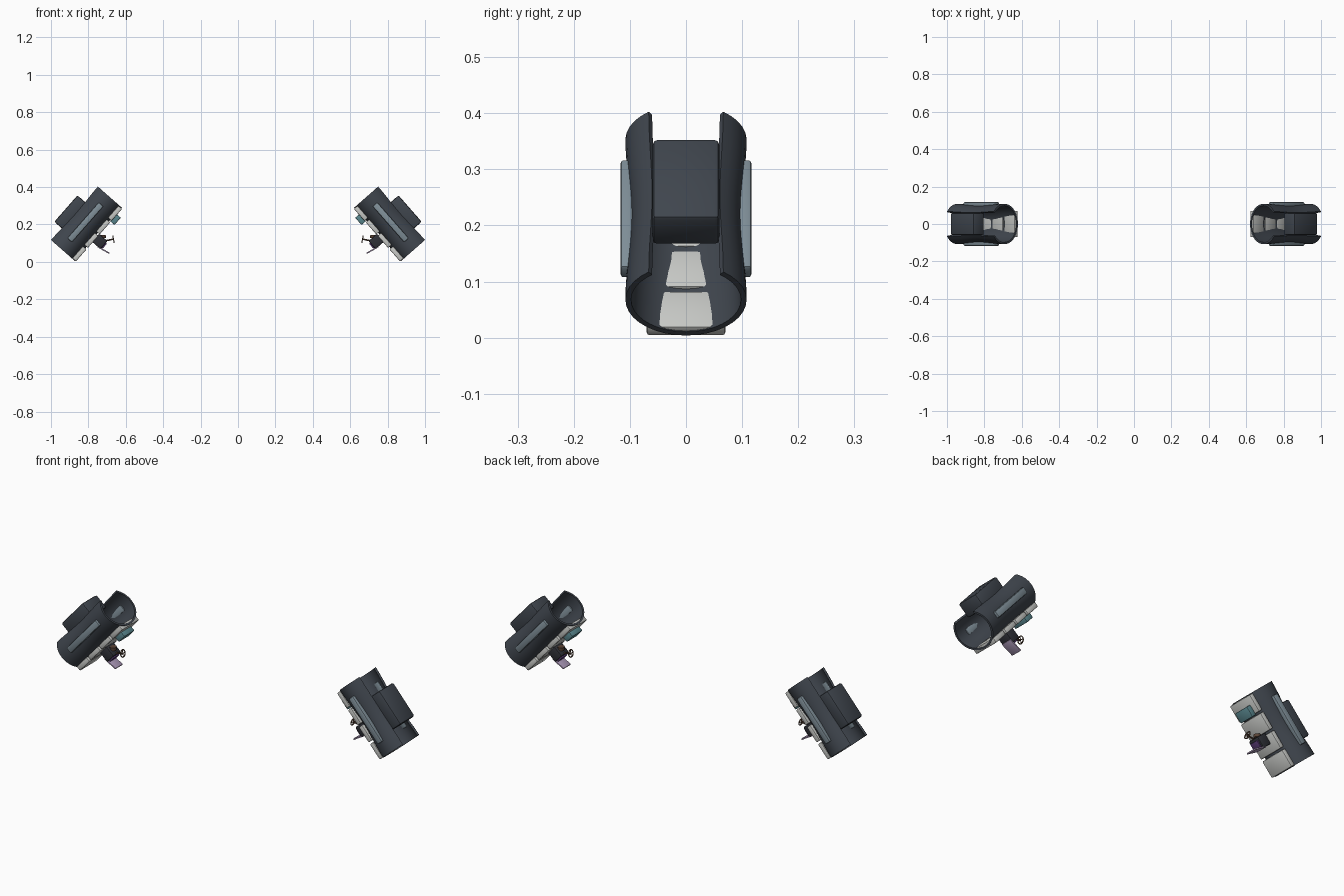
import bpy, bmesh, math
from mathutils import Vector, Matrix

if "Cube" in bpy.data.objects:
    bpy.data.objects.remove(bpy.data.objects["Cube"])

ANGLE = math.radians(48.7)
CA, SA = math.cos(ANGLE), math.sin(ANGLE)
CENTRE = (0.81, 0.203)


def material(name, rgb):
    m = bpy.data.materials.new(name)
    m.diffuse_color = (*rgb, 1)
    m.use_nodes = True
    m.node_tree.nodes["Principled BSDF"].inputs["Base Color"].default_value = m.diffuse_color
    return m


DARK = material("dark slate", (0.05, 0.06, 0.075))
BLACK = material("near black", (0.028, 0.03, 0.038))
GREY = material("light grey", (0.56, 0.57, 0.55))
STEEL = material("blue grey", (0.21, 0.27, 0.31))
TEAL = material("teal", (0.10, 0.24, 0.27))
BROWN = material("brown", (0.10, 0.055, 0.035))
PURPLE = material("dark purple", (0.09, 0.04, 0.16))
LILAC = material("lilac", (0.40, 0.31, 0.47))


def finish(bm, name, mat, smooth=True):
    """Local axes: x along the arm, y sideways, z outwards. One copy per side."""
    for side, label in ((1, "right"), (-1, "left")):
        b = bm.copy()
        for v in b.verts:
            t, y, n = v.co
            v.co = (side * (CENTRE[0] + CA * t + SA * n), y,
                    CENTRE[1] - SA * t + CA * n)
        bmesh.ops.recalc_face_normals(b, faces=b.faces)
        me = bpy.data.meshes.new(name)
        b.to_mesh(me)
        b.free()
        me.materials.append(mat)
        if smooth:
            me.shade_smooth()
            me.set_sharp_from_angle(angle=math.radians(35))
        ob = bpy.data.objects.new(f"{name}_{label}", me)
        bpy.context.collection.objects.link(ob)
    bm.free()


def box(name, mat, lo, hi, bevel=0.004, tilt=0):
    """Rounded box between two local corners, optionally tilted sideways-on."""
    lo, hi = Vector(lo), Vector(hi)
    bm = bmesh.new()
    bmesh.ops.create_cube(bm, size=1)
    bmesh.ops.scale(bm, vec=hi - lo, verts=bm.verts)
    if bevel:
        bmesh.ops.bevel(bm, geom=bm.edges[:], offset=bevel, segments=2,
                        profile=0.5, affect='EDGES')
    bmesh.ops.rotate(bm, matrix=Matrix.Rotation(tilt, 3, 'Y'), verts=bm.verts)
    bmesh.ops.translate(bm, vec=(lo + hi) / 2, verts=bm.verts)
    finish(bm, name, mat)


def rod(name, mat, a, b, r, sides=12):
    a, b = Vector(a), Vector(b)
    d = b - a
    m = Matrix.Translation((a + b) / 2) @ d.to_track_quat('Z', 'Y').to_matrix().to_4x4()
    bm = bmesh.new()
    bmesh.ops.create_cone(bm, cap_ends=True, segments=sides, radius1=r, radius2=r,
                          depth=d.length, matrix=m)
    finish(bm, name, mat)


def ring(name, mat, centre, axis, r, thick):
    q = Vector(axis).to_track_quat('Z', 'Y')
    bm = bmesh.new()
    grid = []
    for i in range(20):
        u = math.tau * i / 20
        row = []
        for j in range(6):
            w = math.tau * j / 6
            k = r + thick * math.cos(w)
            p = Vector((k * math.cos(u), k * math.sin(u), thick * math.sin(w)))
            row.append(bm.verts.new(q @ p + Vector(centre)))
        grid.append(row)
    for i in range(20):
        for j in range(6):
            a, b = grid[i], grid[(i + 1) % 20]
            bm.faces.new((a[j], b[j], b[(j + 1) % 6], a[(j + 1) % 6]))
    finish(bm, name, mat)


# Forearm shell: an open oval sleeve, pinched at the waist
bm = bmesh.new()
STEPS, ARC, HALF = 12, 28, 0.19
OPEN = math.radians(38)
rows = []
for i in range(STEPS + 1):
    u = 2 * i / STEPS - 1
    s = 1 - 0.09 * math.cos(u * math.pi / 2) ** 2
    angles = [OPEN + (math.tau - 2 * OPEN) * j / ARC for j in range(ARC + 1)]
    loop = [(0.108, 0.096, a) for a in angles]
    loop += [(0.098, 0.086, a) for a in reversed(angles)]
    rows.append([bm.verts.new((u * HALF, ry * s * math.sin(a),
                               0.0105 + rn * s * math.cos(a))) for ry, rn, a in loop])
N = len(rows[0])
for a, b in zip(rows, rows[1:]):
    for j in range(N):
        k = (j + 1) % N
        bm.faces.new((a[j], a[k], b[k], b[j]))
for r in (rows[0], rows[-1]):
    for j in range(ARC):
        bm.faces.new((r[j], r[j + 1], r[N - 2 - j], r[N - 1 - j]))
finish(bm, "forearm_shell", DARK)

# Pack on the open side
box("back_pack", DARK, (-0.083, -0.06, 0.06), (0.105, 0.06, 0.137), 0.009)

# Overlapping armour plates beneath
for i in range(4):
    t = -0.143 + 0.096 * i
    box(f"armour_plate_{i + 1}", GREY, (t - 0.043, -0.07, -0.09),
        (t + 0.043, 0.07, -0.0645), 0.005)

# Side rails
for y, label in ((1, "back"), (-1, "front")):
    lo, hi = sorted((0.09 * y, 0.117 * y))
    box(f"side_rail_{label}", STEEL, (-0.13, lo, -0.006), (0.125, hi, 0.027), 0.006)

# Teal display block
box("display_block", TEAL, (-0.146, -0.042, -0.116), (-0.094, 0.042, -0.085), 0.004)

# Control unit: block, knob, wheel on a stem, and a thin paddle
box("control_block", BLACK, (-0.005, -0.032, -0.145), (0.052, 0.032, -0.085), 0.006)
box("control_band", PURPLE, (0.008, -0.024, -0.152), (0.042, 0.024, -0.143), 0.002)
rod("control_knob", BROWN, (-0.012, 0, -0.105), (0.0, 0, -0.115), 0.018)
HUB = Vector((-0.034, 0, -0.162))
STEM = Vector((0.015, 0, -0.125))
rod("wheel_stem", BROWN, STEM, HUB, 0.004, 8)
ring("wheel_rim", BROWN, HUB, HUB - STEM, 0.018, 0.003)
across = (HUB - STEM).normalized().cross(Vector((0, 1, 0))) * 0.018
rod("wheel_spoke_long", BROWN, HUB - across, HUB + across, 0.002, 6)
rod("wheel_spoke_cross", BROWN, HUB - Vector((0, 0.018, 0)), HUB + Vector((0, 0.018, 0)), 0.002, 6)
box("paddle", LILAC, (0.041, -0.03, -0.196), (0.048, 0.03, -0.125), 0.0015, 0.2)
